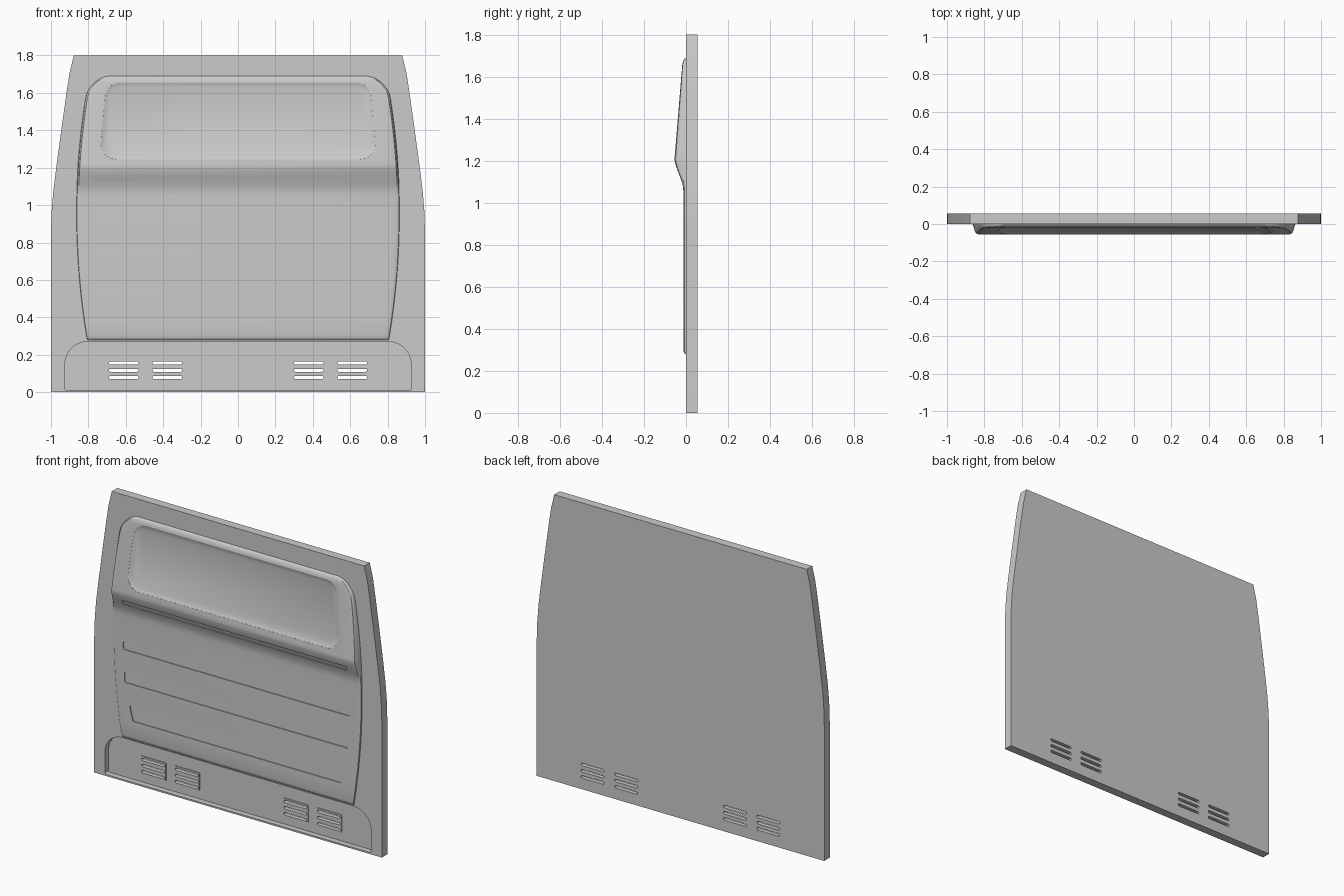
import bpy, bmesh
from math import sin, cos, pi, sqrt
from mathutils import Vector

if "Cube" in bpy.data.objects:
    bpy.data.objects.remove(bpy.data.objects["Cube"])

# depth profile of the raised panel: (z, y)
PROFILE = [(.275, .005), (.28, -.004), (.287, -.010), (.30, -.0125), (1.05, -.0125),
           (1.075, -.014), (1.10, -.020), (1.13, -.031), (1.17, -.046), (1.19, -.052),
           (1.205, -.055), (1.225, -.0535), (1.66, -.0175), (1.675, -.014),
           (1.685, -.008), (1.692, .005)]


def surf(z):
    for (z0, y0), (z1, y1) in zip(PROFILE, PROFILE[1:]):
        if z0 <= z <= z1:
            return y0 + (y1 - y0) * (z - z0) / (z1 - z0)
    return 0.0


def rounded(pts, radii, n=6):
    """Rounded polygon in x, z."""
    out = []
    for i, p in enumerate(pts):
        p, r = Vector(p), radii[i]
        a = (Vector(pts[i - 1]) - p).normalized()
        b = (Vector(pts[(i + 1) % len(pts)]) - p).normalized()
        t = r / math_tan_half(a, b)
        c = p + (a + b).normalized() * sqrt(r * r + t * t)
        s, e = p + a * t - c, p + b * t - c
        ang = s.angle(e)
        for k in range(n + 1):
            f = k / n
            out.append(c + (s * sin((1 - f) * ang) + e * sin(f * ang)) / sin(ang))
    return out


def math_tan_half(a, b):
    h = a.angle(b) / 2
    return sin(h) / cos(h)


def quad(xb, xt, z0, z1, inset=0, cx=0):
    return [(cx - xb + inset, z0 + inset), (cx + xb - inset, z0 + inset),
            (cx + xt - inset, z1 - inset), (cx - xt + inset, z1 - inset)]


def loft(bm, loops):
    """Closed solid bridging equal-length loops of 3D points."""
    rings = [[bm.verts.new(p) for p in lp] for lp in loops]
    n = len(rings[0])
    for a, b in zip(rings, rings[1:]):
        for i in range(n):
            j = (i + 1) % n
            bm.faces.new((a[i], a[j], b[j], b[i]))
    bm.faces.new(rings[0])
    bm.faces.new(rings[-1])


def prism(bm, outline, y0, y1):
    loft(bm, [[(x, y, z) for x, z in outline] for y in (y0, y1)])


def make(name, bm):
    bmesh.ops.recalc_face_normals(bm, faces=bm.faces)
    me = bpy.data.meshes.new(name)
    bm.to_mesh(me)
    bm.free()
    ob = bpy.data.objects.new(name, me)
    bpy.context.collection.objects.link(ob)
    return ob


def boolean(ob, tool, op):
    mod = ob.modifiers.new("bool", 'BOOLEAN')
    mod.object, mod.operation, mod.solver = tool, op, 'EXACT'
    bpy.context.view_layer.objects.active = ob
    bpy.ops.object.modifier_apply(modifier=mod.name)
    bpy.data.objects.remove(tool)


# main slab with tapering curved sides
side = [(1, 0), (1, .85), (.996, .97), (.987, 1.08), (.972, 1.2), (.945, 1.4),
        (.917, 1.6), (.90, 1.71), (.878, 1.8)]
bm = bmesh.new()
prism(bm, side + [(-x, z) for x, z in reversed(side)], 0, .055)
panel = make("bulkhead_panel", bm)

# lower recess
bm = bmesh.new()
prism(bm, rounded(quad(.925, .925, .01, .27), (.01, .01, .12, .12), 10), -.03, .035)
boolean(panel, make("lower_recess_cutter", bm), 'DIFFERENCE')

# raised panel, lofted in rows from bottom to top
R, TOP = .12, 1.692
zs = {z for z, _ in PROFILE} | {.3 + .075 * i for i in range(17)}
zs |= {TOP - R + R * sin(i * pi / 16) for i in range(8)}
loops = []
for z in sorted(zs):
    w = .865 - .055 * ((z - .95) / .66) ** 2
    if z > TOP - R:
        w -= R - sqrt(max(0, R * R - (z - TOP + R) ** 2))
    d = surf(z)
    half = [(w, .025), (w, .005), (w - .004, d * .6), (w - .011, d * .9), (w - .024, d)]
    loops.append([(x, y, z) for x, y in half] + [(-x, y, z) for x, y in reversed(half)])
bm = bmesh.new()
loft(bm, loops)
boolean(panel, make("raised_panel", bm), 'UNION')

# vent pads
vents = [s * x for s in (-1, 1) for x in (.378, .611)]
bm = bmesh.new()
for cx in vents:
    prism(bm, rounded(quad(.088, .088, .06, .175, 0, cx), (.008,) * 4, 3), .029, .045)
boolean(panel, make("vent_pads", bm), 'UNION')

bm = bmesh.new()
# vent slots
for cx in vents:
    for z in (.078, .117, .156):
        prism(bm, rounded(quad(.08, .08, z - .008, z + .008, 0, cx), (.0075,) * 4, 3), -.02, .1)
# horizontal grooves, following the panel depth
for xb, xt, z0, z1, r in ((.78, .78, 1.128, 1.157, .012), (.79, .79, .835, .89, .014),
                          (.78, .78, .63, .70, .012), (.722, .747, .40, .495, .008)):
    o = rounded(quad(xb, xt, z0, z1), (r,) * 4, 4)
    loft(bm, [[(x, surf(z) + dy, z) for x, z in o] for dy in (-.01, .006)])
# window recess with sloping walls
loft(bm, [[(x, surf(z) + dy, z)
           for x, z in rounded(quad(.745, .705, 1.243, 1.658, i), (.085 - i,) * 4, 8)]
          for i, dy in ((0, -.006), (.002, .0005), (.012, .004), (.026, .009))])
boolean(panel, make("groove_cutter", bm), 'DIFFERENCE')

# smooth shading with sharp edges kept
bpy.ops.object.select_all(action='DESELECT')
panel.select_set(True)
bpy.context.view_layer.objects.active = panel
bpy.ops.object.shade_smooth_by_angle(angle=.5)
